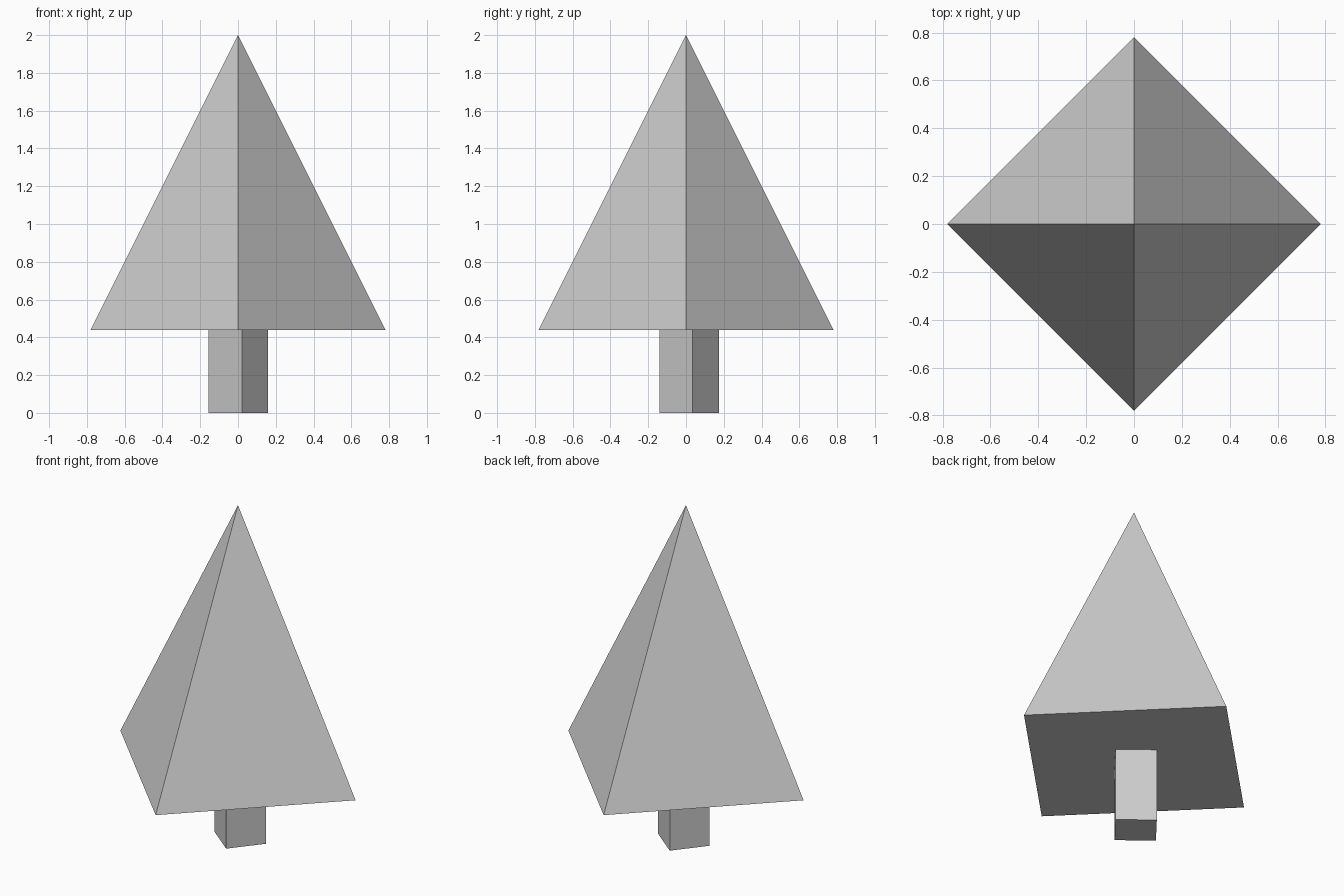
import bpy
from math import radians

if "Cube" in bpy.data.objects:
    bpy.data.objects.remove(bpy.data.objects["Cube"])

TRUNK_TOP = 0.44
TOTAL_HEIGHT = 2.0

# Foliage: four-sided pyramid with corners on the axes
h = TOTAL_HEIGHT - TRUNK_TOP
bpy.ops.mesh.primitive_cone_add(vertices=4, radius1=0.78, radius2=0, depth=h,
                                location=(0, 0, TRUNK_TOP + h / 2))
bpy.context.object.name = "foliage"

# Trunk: square post, slightly turned and off centre
bpy.ops.mesh.primitive_cylinder_add(vertices=4, radius=0.1585, depth=TRUNK_TOP,
                                    location=(0.0025, 0.0175, TRUNK_TOP / 2),
                                    rotation=(0, 0, radians(6.3)))
bpy.context.object.name = "trunk"
